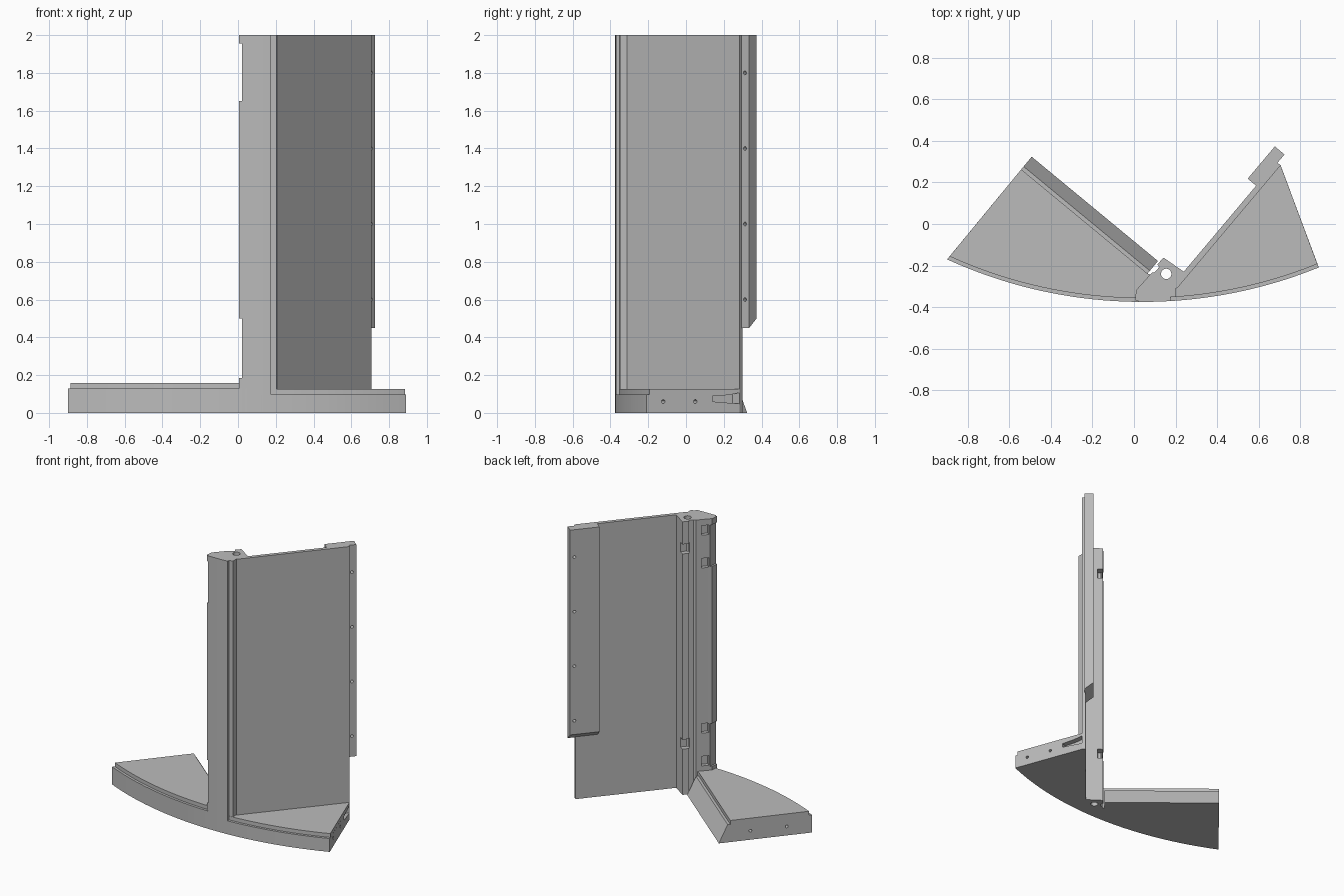
import bpy, bmesh, math
from mathutils import Vector

cube = bpy.data.objects.get("Cube")
if cube:
    bpy.data.objects.remove(cube, do_unlink=True)

grey = bpy.data.materials.new("plain_grey")
grey.use_nodes = True
GREY = (0.5, 0.5, 0.5, 1)
grey.diffuse_color = GREY
grey.node_tree.nodes["Principled BSDF"].inputs["Base Color"].default_value = GREY


def extrude(name, points, vector):
    """Solid made by sweeping a flat outline along a vector."""
    bm = bmesh.new()
    face = bm.faces.new([bm.verts.new(p) for p in points])
    swept = bmesh.ops.extrude_face_region(bm, geom=[face])["geom"]
    verts = [g for g in swept if isinstance(g, bmesh.types.BMVert)]
    bmesh.ops.translate(bm, vec=vector, verts=verts)
    bmesh.ops.recalc_face_normals(bm, faces=bm.faces)
    mesh = bpy.data.meshes.new(name)
    bm.to_mesh(mesh)
    bm.free()
    mesh.materials.append(grey)
    ob = bpy.data.objects.new(name, mesh)
    bpy.context.collection.objects.link(ob)
    return ob


def prism(name, outline, z0, z1):
    return extrude(name, [(x, y, z0) for x, y in outline], (0, 0, z1 - z0))


def rod(centre, axis, radius, length, sides=16):
    """Round cutter centred on a point."""
    axis = Vector(axis).normalized()
    side = axis.orthogonal().normalized()
    up = axis.cross(side)
    start = Vector(centre) - axis * length / 2
    ring = [start + radius * (side * math.cos(a) + up * math.sin(a))
            for a in (i * math.tau / sides for i in range(sides))]
    return extrude("cutter", ring, axis * length)


def cut(target, cutters):
    bpy.context.view_layer.objects.active = target
    for c in cutters:
        c.hide_render = True
        mod = target.modifiers.new("cut", "BOOLEAN")
        mod.operation, mod.object, mod.solver = "DIFFERENCE", c, "EXACT"
        bpy.ops.object.modifier_apply(modifier=mod.name)
        bpy.data.objects.remove(c, do_unlink=True)


def arc(x0, x1, inset=0, steps=20):
    """Points along the curved front edge."""
    r = 2.26 - inset
    xs = [x0 + (x1 - x0) * i / steps for i in range(steps + 1)]
    return [(x, 1.885 - math.sqrt(r * r - (x - 0.04) ** 2)) for x in xs]


# Directions along and through the tall panel
D, N = Vector((0.644, 0.765, 0)), Vector((-0.765, 0.644, 0))
ORIGIN = Vector((0.219, -0.296, 0))


def panel_point(u, n, z=0):
    p = ORIGIN + D * u + N * n
    return (p.x, p.y, z)


def panel_outline(u0, u1, n0, n1):
    return [panel_point(u, n)[:2] for u, n in
            ((u0, n0), (u1, n0), (u1, n1), (u0, n1))]


# Left-hand base wedge: rim, raised top and sloping back skirt
A, B = Vector((-0.543, 0.263, 0)), Vector((0.065, -0.239, 0))
OUT = Vector((0.637, 0.771, 0))
open_rim = prism("open_base_rim", arc(-0.9, 0.1) + [(0.1, -0.25), B[:2], A[:2]], 0, 0.13)
open_top = prism("open_base_top", arc(-0.888, 0.1, 0.018) + [(0.1, -0.25), B[:2], A[:2]],
                 0.1, 0.158)
skirt_profile = [(-0.02, 0), (0.079, 0), (0.018, 0.13), (-0.02, 0.13)]
skirt = extrude("open_base_skirt",
                [A + OUT * o + Vector((0, 0, z)) for o, z in skirt_profile], B - A)
end_normal = (-0.771, 0.637, 0)
cut(open_rim, [rod((-0.901 + 0.358 * t, -0.162 + 0.425 * t, 0.065), end_normal, 0.01, 0.1)
               for t in (0.3, 0.75)])

# Right-hand base wedge under the panel
corner = panel_point(0.756, 0)[:2]
panel_rim = prism("panel_base_rim", arc(0.08, 0.89) + [corner, ORIGIN[:2], (0.1, -0.27)], 0, 0.098)
panel_top = prism("panel_base_top", arc(0.15, 0.883, 0.018) + [corner, ORIGIN[:2]], 0.06, 0.126)
end_dir = Vector((0.89 - corner[0], -0.205 - corner[1], 0))
end_axis = (0.935, 0.353, 0)


def end_point(y, z):
    t = (y - corner[1]) / end_dir.y
    return Vector((corner[0] + end_dir.x * t, y, z))


def end_cutters():
    inward = Vector(end_axis) * -0.06
    slot = [(0.14, 0.06), (0.32, 0.045), (0.32, 0.115), (0.23, 0.095), (0.14, 0.088)]
    shift = Vector(end_axis) * 0.02
    return ([rod(end_point(y, 0.06), end_axis, 0.01, 0.12) for y in (-0.12, 0.05)]
            + [extrude("cutter", [end_point(y, z) + shift for y, z in slot], inward)])


for part in (panel_rim, panel_top):
    cut(part, end_cutters())

# Tall flat panel
panel = prism("tall_panel", panel_outline(-0.02, 0.756, 0, 0.027), 0, 2)

# Mounting strip on the panel's outer edge, with a slanted foot and screw holes
foot = [(0.0193, 0.45), (0.08, 0.5), (0.08, 2), (0.0193, 2)]
strip = extrude("mounting_strip", [panel_point(0.605, n, z) for n, z in foot], D * 0.203)
cut(strip, [rod(panel_point(0.778, 0.05, z), N, 0.01, 0.2) for z in (0.6, 1.0, 1.4, 1.8)])

# Corner post with front rabbet and back groove
post_outline = arc(0.02, 0.175, 0, 4) + [
    (0.175, -0.352), (0.203, -0.350), (0.203, -0.305), (0.219, -0.296), (0.239, -0.229),
    (0.142, -0.162), (0.112, -0.195), (0.122, -0.207), (0.1, -0.232), (0.085, -0.235),
    (0.02, -0.308)]
post = prism("corner_post", post_outline, 0, 2)


def box(x, y, z, along, across, height):
    c, d, n = Vector((x, y, 0)), D * along / 2, N * across / 2
    outline = [(c + d * i + n * j)[:2] for i, j in ((-1, -1), (1, -1), (1, 1), (-1, 1))]
    return prism("cutter", outline, z - height / 2, z + height / 2)


# Hinge pockets, latch notches and the pin bore
cutters = [rod((0.155, -0.24, 1), (0, 0, 1), 0.025, 2.4, 24)]
cutters += [box(0.04, -0.28, z, 0.05, 0.06, 0.07) for z in (0.23, 0.47, 1.68, 1.92)]
cutters += [box(0.13, -0.18, z, 0.06, 0.07, 0.07) for z in (0.37, 1.8)]
cut(post, cutters)

# Edge lip beside the post, interrupted where the hinges sit
for name, z0, z1 in (("lower_lip", 0, 0.185), ("middle_lip", 0.5, 1.65), ("upper_lip", 1.955, 2)):
    prism(name, [(0.006, -0.368), (0.03, -0.368), (0.03, -0.297), (0.01, -0.318)], z0, z1)
